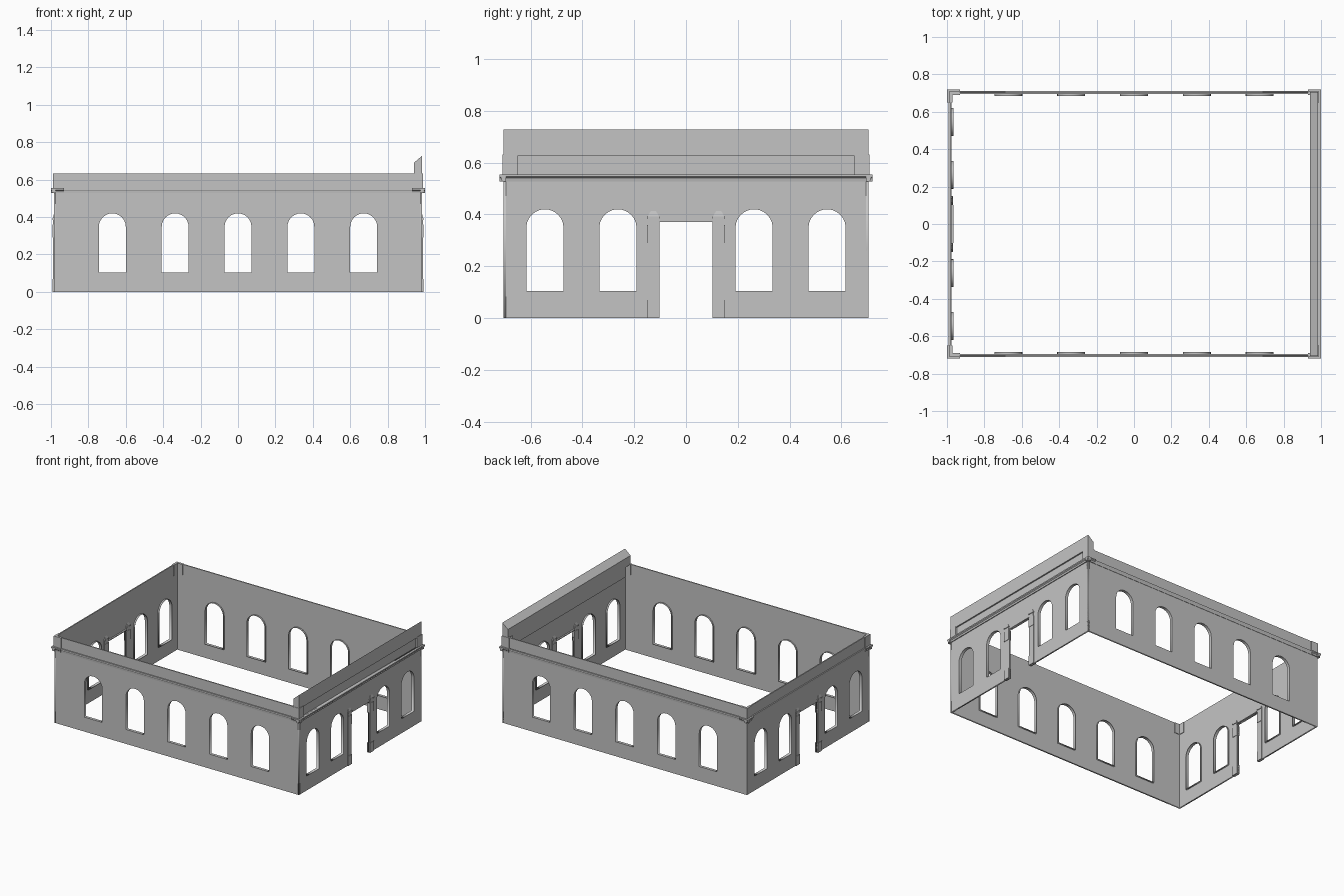
import bpy, bmesh, math
from mathutils import Matrix, Vector

cube = bpy.data.objects.get("Cube")
if cube:
    bpy.data.objects.remove(cube, do_unlink=True)

stone = bpy.data.materials.new("grey stone")
stone.use_nodes = True
GREY = (0.55, 0.55, 0.55, 1)
stone.diffuse_color = GREY
stone.node_tree.nodes["Principled BSDF"].inputs["Base Color"].default_value = GREY

HX, HY = 0.985, 0.705          # outer wall planes
BAND, TOP = 0.555, 0.632       # cornice top and parapet top
THICK = 0.01
LONG_WINDOWS = [i * 0.336 for i in range(-2, 3)]
SHORT_WINDOWS = [-0.545, -0.263, 0.263, 0.545]


def add_mesh(name, mesh):
    mesh.materials.clear()
    mesh.materials.append(stone)
    ob = bpy.data.objects.new(name, mesh)
    bpy.context.collection.objects.link(ob)
    return ob


def side_frame(side):
    """Local frame of a wall: x along it, y up, z outward."""
    angle, reach = {"front": (0, HY), "left": (90, HX),
                    "back": (180, HY), "right": (270, HX)}[side]
    turn = Matrix.Rotation(math.radians(angle), 4, "Z")
    return turn @ Matrix.Translation((0, -reach, 0)) @ Matrix.Rotation(math.pi / 2, 4, "X")


def panel(name, loops, near, far, frame):
    """Flat outline with holes, extruded between two outward offsets."""
    curve = bpy.data.curves.new(name, "CURVE")
    curve.dimensions = "2D"
    curve.fill_mode = "BOTH"
    curve.extrude = (far - near) / 2
    for pts in loops:
        spline = curve.splines.new("POLY")
        spline.points.add(len(pts) - 1)
        for p, (u, v) in zip(spline.points, pts):
            p.co = (u, v, 0, 1)
        spline.use_cyclic_u = True
    temp = bpy.data.objects.new(name, curve)
    bpy.context.collection.objects.link(temp)
    graph = bpy.context.evaluated_depsgraph_get()
    mesh = bpy.data.meshes.new_from_object(temp.evaluated_get(graph))
    bpy.data.objects.remove(temp, do_unlink=True)
    bpy.data.curves.remove(curve)
    mesh.transform(frame @ Matrix.Translation((0, 0, (near + far) / 2)))
    return add_mesh(name, mesh)


def block(name, u, v, w, frame):
    """Box given by its ranges along, up and outward."""
    bm = bmesh.new()
    bmesh.ops.create_cube(bm, size=1)
    for vert in bm.verts:
        vert.co = Vector([r[0] if c < 0 else r[1] for c, r in zip(vert.co, (u, v, w))])
    mesh = bpy.data.meshes.new(name)
    bm.to_mesh(mesh)
    bm.free()
    mesh.transform(frame)
    return add_mesh(name, mesh)


def bar(name, profile, u0, u1, frame):
    """Profile of (outward, up) points run along a wall."""
    bm = bmesh.new()
    ends = [[bm.verts.new((u, v, w)) for w, v in profile] for u in (u0, u1)]
    bm.faces.new(ends[0])
    bm.faces.new(ends[1])
    n = len(profile)
    for i in range(n):
        j = (i + 1) % n
        bm.faces.new((ends[0][i], ends[0][j], ends[1][j], ends[1][i]))
    bmesh.ops.recalc_face_normals(bm, faces=bm.faces)
    mesh = bpy.data.meshes.new(name)
    bm.to_mesh(mesh)
    bm.free()
    mesh.transform(frame)
    return add_mesh(name, mesh)


def arch(center, grow=0.0):
    """Round-headed window outline."""
    r, sill, spring = 0.072 + grow, 0.105 - grow, 0.348
    head = [(center + r * math.cos(a), spring + r * math.sin(a))
            for a in (math.pi * i / 12 for i in range(13))]
    return [(center + r, sill)] + head + [(center - r, sill)]


def cornice_profile(reach):
    return [(-THICK, 0.528), (reach * 0.4, 0.528), (reach * 0.55, 0.54),
            (reach, 0.546), (reach, BAND), (-THICK, BAND)]


def door_pillar(center, frame):
    def piece(part, half, z0, z1, out):
        block("door_pillar_" + part, (center - half, center + half), (z0, z1),
              (-THICK - out, out), frame)
    piece("base", 0.024, 0, 0.07, 0.006)
    piece("shaft", 0.022, 0.07, 0.29, 0.003)
    piece("head", 0.024, 0.29, 0.36, 0.006)
    piece("neck", 0.021, 0.36, 0.385, 0.004)
    piece("cap", 0.024, 0.385, 0.392, 0.008)
    # Pointed finial
    bm = bmesh.new()
    base = [bm.verts.new((center + a * 0.022, 0.392, -THICK / 2 + b * 0.011))
            for a, b in ((-1, -1), (1, -1), (1, 1), (-1, 1))]
    tip = bm.verts.new((center, 0.432, -THICK / 2))
    bm.faces.new(base)
    for i in range(4):
        bm.faces.new((base[i], base[(i + 1) % 4], tip))
    bmesh.ops.recalc_face_normals(bm, faces=bm.faces)
    mesh = bpy.data.meshes.new("door_pillar_finial")
    bm.to_mesh(mesh)
    bm.free()
    mesh.transform(frame)
    add_mesh("door_pillar_finial", mesh)


for side in ("front", "left", "back", "right"):
    frame = side_frame(side)
    short = side in ("left", "right")
    half = HY if short else HX
    windows = SHORT_WINDOWS if short else LONG_WINDOWS

    # Wall with window openings, and a doorway in the short walls
    if short:
        outline = [(-half, 0), (-0.102, 0), (-0.102, 0.37), (0.102, 0.37),
                   (0.102, 0), (half, 0), (half, BAND), (-half, BAND)]
    else:
        outline = [(-half, 0), (half, 0), (half, BAND), (-half, BAND)]
    panel(side + "_wall", [outline] + [arch(c) for c in windows], -THICK, 0, frame)

    # Window linings reaching into the room
    for c in windows:
        panel(side + "_window_lining", [arch(c, 0.003), arch(c)], -0.021, -THICK, frame)

    # Door lining and pillars
    if short:
        block(side + "_door_lintel", (-0.102, 0.102), (0.37, 0.376), (-0.021, -THICK), frame)
        for s in (-1, 1):
            door_pillar(s * 0.126, frame)

    # Cornice, deeper at the corners and on the entrance side
    arm = half - 0.055
    full = side == "left"
    bar(side + "_cornice", cornice_profile(0.015 if full else 0.006), -arm, arm, frame)
    for s in (-1, 1):
        ends = sorted((s * arm, s * (half + 0.015)))
        bar(side + "_corner_cornice", cornice_profile(0.015), *ends, frame)
        ends = sorted((s * arm, s * (half + 0.003)))
        block(side + "_corner_block", ends, (BAND, TOP), (-0.014, 0.003), frame)

    # Parapet
    if full:
        bar("entrance_parapet_panel", [(-0.045, BAND), (-0.01, BAND), (-0.01, 0.626),
                                       (-0.045, 0.626)], -arm, arm, frame)
        bar("entrance_parapet_top", [(-0.045, 0.626), (0, 0.626), (0, 0.728),
                                     (-0.045, 0.69)], -half, half, frame)
    else:
        block(side + "_parapet", (-arm, arm), (BAND, TOP), (-THICK, -0.002), frame)
